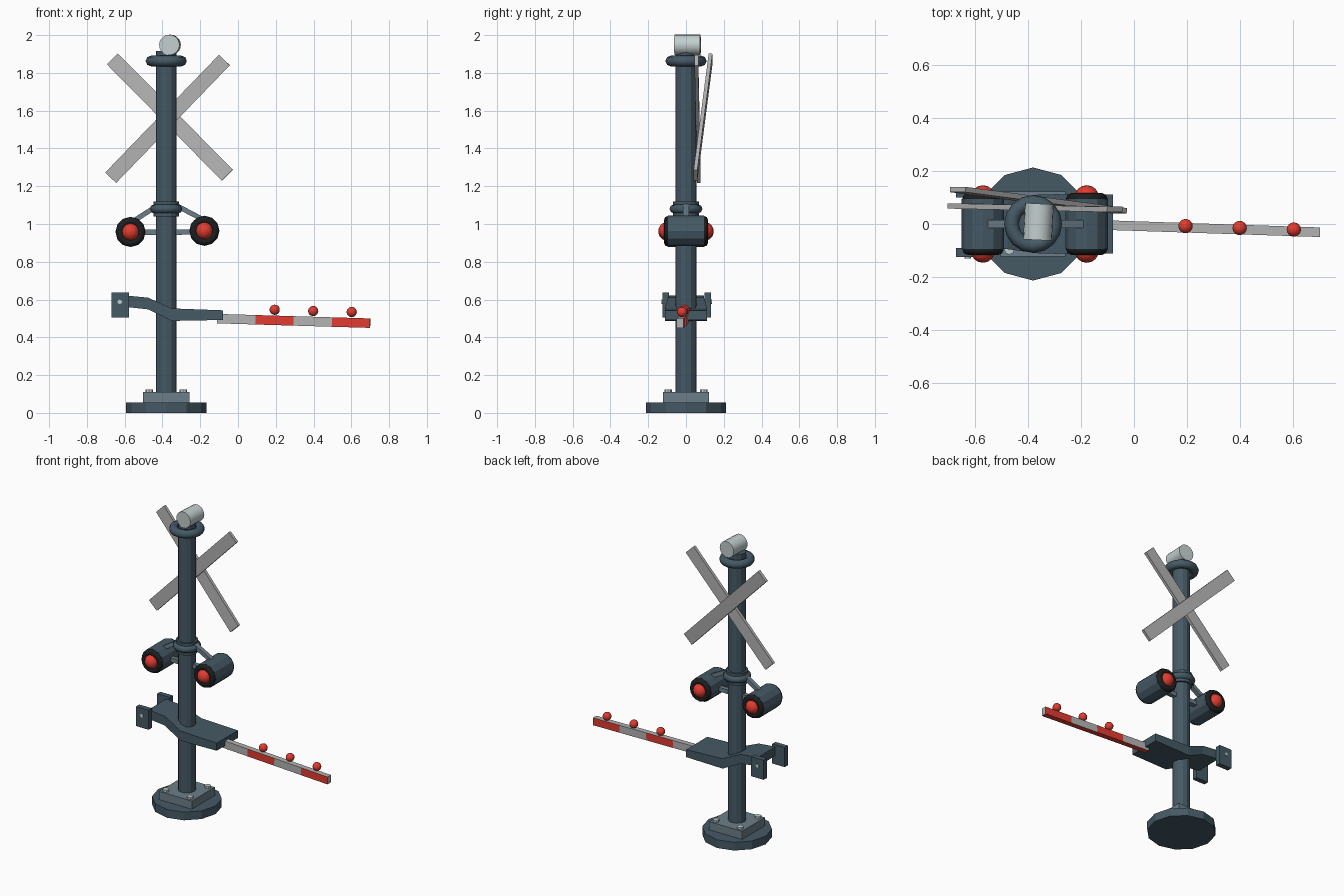
import bpy, bmesh, math
from mathutils import Vector, Matrix

if "Cube" in bpy.data.objects:
    bpy.data.objects.remove(bpy.data.objects["Cube"])

PX = -0.38  # pole axis


def mat(name, rgb):
    m = bpy.data.materials.new(name)
    m.diffuse_color = (*rgb, 1)
    m.use_nodes = True
    m.node_tree.nodes["Principled BSDF"].inputs["Base Color"].default_value = m.diffuse_color
    return m


SLATE = mat("slate_paint", (0.06, 0.10, 0.13))
STEEL = mat("steel", (0.15, 0.21, 0.25))
PALE = mat("pale_metal", (0.55, 0.62, 0.62))
BLACK = mat("black_rubber", (0.012, 0.013, 0.015))
RED = mat("red", (0.75, 0.045, 0.03))
GREY = mat("sign_grey", (0.45, 0.45, 0.45))


def finish(name, m):
    o = bpy.context.object
    o.name = name
    o.data.materials.append(m)
    return o


def cyl(name, loc, r, depth, m, sides=12, rot=(0, 0, 0)):
    bpy.ops.mesh.primitive_cylinder_add(vertices=sides, radius=r, depth=depth,
                                        location=loc, rotation=rot)
    return finish(name, m)


def ring(name, loc, major, minor, m, rot=(0, 0, 0), segs=16):
    bpy.ops.mesh.primitive_torus_add(major_radius=major, minor_radius=minor,
                                     major_segments=segs, minor_segments=8,
                                     location=loc, rotation=rot)
    o = finish(name, m)
    bpy.ops.object.shade_smooth_by_angle(angle=math.radians(50))
    return o


def ball(name, loc, r, m):
    bpy.ops.mesh.primitive_uv_sphere_add(segments=16, ring_count=10, radius=r, location=loc)
    o = finish(name, m)
    bpy.ops.object.shade_smooth()
    return o


def box(name, loc, size, m):
    bpy.ops.mesh.primitive_cube_add(size=1, location=loc)
    o = finish(name, m)
    o.scale = size
    return o


def plank(name, a, b, thick, width, m):
    """Box running from a to b, thin along y."""
    a, b = Vector(a), Vector(b)
    x = (b - a).normalized()
    z = x.cross(Vector((0, 1, 0))).normalized()
    y = z.cross(x)
    o = box(name, (0, 0, 0), (1, 1, 1), m)
    rot = Matrix((x, y, z)).transposed().to_4x4()
    o.matrix_world = (Matrix.Translation((a + b) / 2) @ rot
                      @ Matrix.Diagonal(((b - a).length, thick, width, 1)))
    return o


# Base, mounting plate and bolts
cyl("base", (PX, 0, 0.0275), 0.213, 0.055, SLATE)
box("mounting_plate", (PX, 0, 0.0825), (0.244, 0.244, 0.055), STEEL)
for sx in (-1, 1):
    for sy in (-1, 1):
        cyl("base_bolt", (PX + sx * 0.09, sy * 0.095, 0.117), 0.02, 0.015, PALE, 8)

# Pole, top ring and bell
cyl("pole", (PX, 0, 1.005), 0.055, 1.82, SLATE, 12)
ring("top_ring", (PX, 0, 1.863), 0.081, 0.028, SLATE)
cyl("bell", (-0.36, 0.008, 1.948), 0.054, 0.137, PALE, 20,
    (math.pi / 2, 0, math.radians(-3)))
bpy.ops.object.shade_smooth_by_angle(angle=math.radians(40))

# Crossed sign boards behind the pole
plank("sign_board_rear", (-0.664, 0.13, 1.873), (-0.056, 0.05, 1.258), 0.02, 0.082, GREY)
plank("sign_board_front", (-0.674, 0.068, 1.245), (-0.072, 0.055, 1.868), 0.02, 0.08, GREY)

# Lamp collar and brackets
cyl("lamp_collar", (PX, 0, 1.08), 0.068, 0.08, SLATE, 16)
ring("collar_ring", (PX, 0, 1.08), 0.063, 0.024, SLATE)
plank("lamp_crossbar", (-0.565, 0, 0.955), (-0.18, 0, 0.958), 0.03, 0.028, STEEL)
plank("bracket_left", (PX - 0.05, 0, 1.095), (-0.57, 0, 1.005), 0.03, 0.026, STEEL)
plank("bracket_right", (PX + 0.05, 0, 1.1), (-0.175, 0, 1.018), 0.03, 0.026, STEEL)

# Double-sided warning lamps
for side, lx, lz in (("left", -0.569, 0.958), ("right", -0.178, 0.964)):
    cyl("lamp_housing_" + side, (lx, 0, lz), 0.08, 0.19, SLATE, 12, (math.pi / 2, 0, 0))
    for sy in (-1, 1):
        ring("lamp_rim_" + side, (lx, sy * 0.096, lz), 0.058, 0.02, BLACK,
             (math.pi / 2, 0, 0))
        ball("lamp_lens_" + side, (lx, sy * 0.1, lz), 0.046, RED)

# Bent gate cradle, extruded from a side profile and slightly narrower at the tail
profile = [(-0.60, 0.622), (-0.476, 0.61), (-0.35, 0.553), (-0.08, 0.543),
           (-0.08, 0.492), (-0.35, 0.487), (-0.476, 0.548), (-0.60, 0.562)]
bm = bmesh.new()
sides = []
for s in (-1, 1):
    sides.append([bm.verts.new((x, s * (0.112 if x > -0.4 else 0.095), z))
                  for x, z in profile])
n = len(profile)
for i in range(n):
    j = (i + 1) % n
    bm.faces.new((sides[0][i], sides[0][j], sides[1][j], sides[1][i]))
for s in sides:
    for i in range(3):
        bm.faces.new((s[i], s[i + 1], s[6 - i], s[7 - i]))
bmesh.ops.recalc_face_normals(bm, faces=bm.faces)
me = bpy.data.meshes.new("gate_cradle")
bm.to_mesh(me)
bm.free()
cradle = bpy.data.objects.new("gate_cradle", me)
bpy.context.collection.objects.link(cradle)
me.materials.append(SLATE)

# Counterweight lugs with bolts
for sy in (-1, 1):
    y = sy * 0.112 + 0.004
    box("cradle_lug", (-0.624, y, 0.571), (0.093, 0.034, 0.132), SLATE)
    cyl("lug_bolt", (-0.626, y + sy * 0.018, 0.588), 0.012, 0.008, PALE, 8,
        (math.pi / 2, 0, 0))

# Striped barrier arm: red on sides and underside, grey on top
start, end = Vector((-0.11, -0.004, 0.499)), Vector((0.70, -0.031, 0.475))
for i in range(4):
    a, b = start.lerp(end, i / 4), start.lerp(end, (i + 1) / 4)
    seg = plank("barrier_segment", a, b, 0.036, 0.05, GREY)
    seg.data.materials.append(RED)
    for f in seg.data.polygons:
        side_face = abs(f.normal.y) > 0.5
        if f.normal.z < -0.5 or (i % 2 and side_face):
            f.material_index = 1

# Barrier bulbs
for x, y, z in ((0.194, -0.008, 0.546), (0.398, -0.015, 0.539), (0.602, -0.021, 0.534)):
    ball("barrier_bulb", (x, y, z), 0.027, RED)
